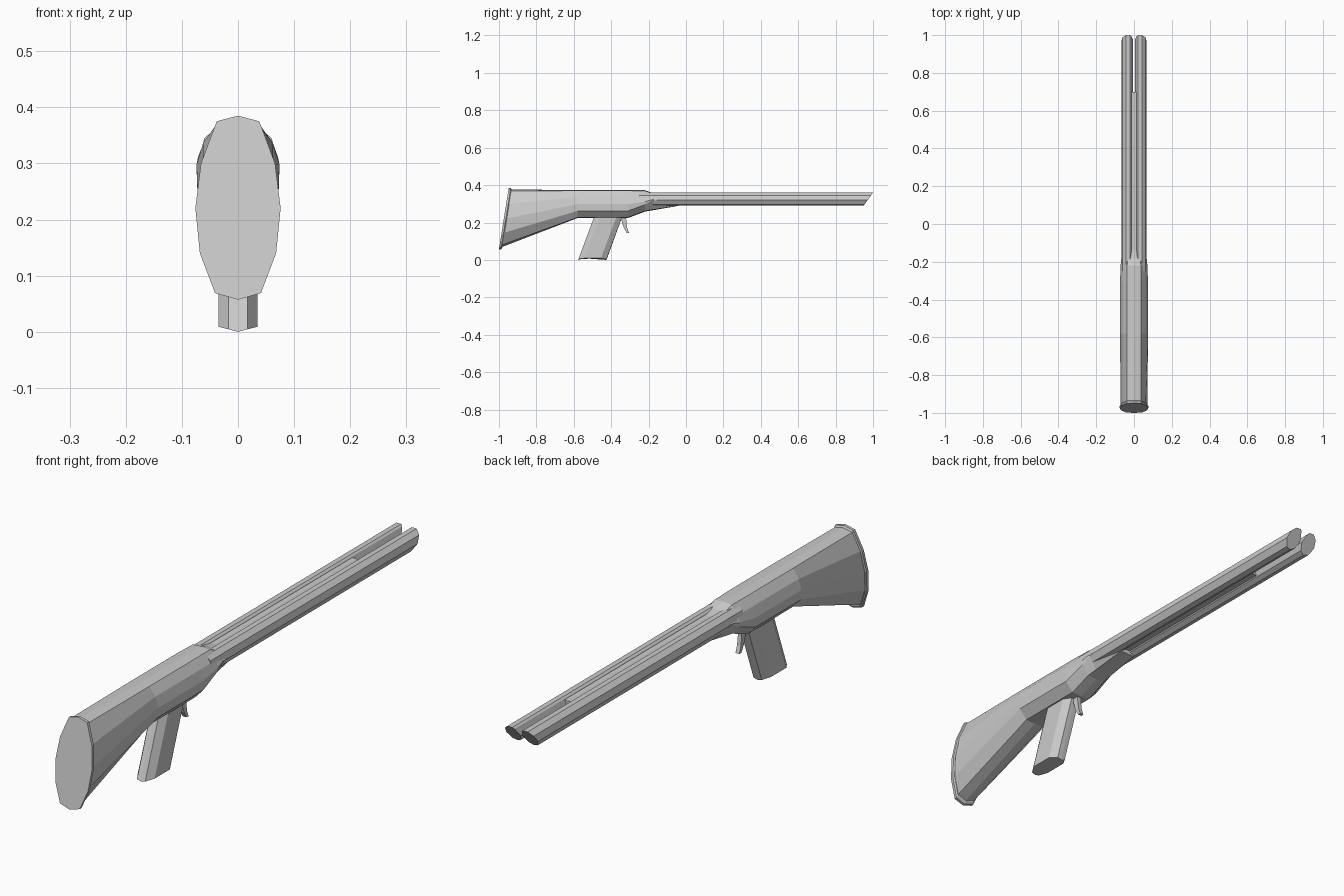
import bpy, bmesh

if "Cube" in bpy.data.objects:
    bpy.data.objects.remove(bpy.data.objects["Cube"])


def loft(name, rings):
    """Skin a list of equal-length point rings and cap both ends."""
    bm = bmesh.new()
    rows = [[bm.verts.new(p) for p in r] for r in rings]
    n = len(rows[0])
    for a, b in zip(rows, rows[1:]):
        for i in range(n):
            j = (i + 1) % n
            bm.faces.new((a[i], a[j], b[j], b[i]))
    bm.faces.new(rows[0])
    bm.faces.new(rows[-1])
    bmesh.ops.recalc_face_normals(bm, faces=bm.faces)
    me = bpy.data.meshes.new(name)
    bm.to_mesh(me)
    bm.free()
    ob = bpy.data.objects.new(name, me)
    bpy.context.collection.objects.link(ob)
    return ob


def full(half):
    """Mirror a half section running from top centre to bottom centre."""
    return half + [(-x, z) for x, z in reversed(half[1:-1])]


def section(half, y):
    """Place a section at y, which may be a function of z for a slanted cut."""
    return [(x, y(z) if callable(y) else y, z) for x, z in full(half)]


def butt_y(offset):
    return lambda z: -1 + offset + 0.052 * (z - 0.057) / 0.328


def scaled(half, s):
    return [(x * s, 0.221 + (z - 0.221) * s) for x, z in half]


# Slanted butt plate
plate = [(0, .385), (.038, .375), (.066, .30), (.076, .22),
         (.068, .14), (.041, .069), (0, .057)]
loft("butt_plate", [section(plate, butt_y(0)), section(plate, butt_y(.011)),
                    section(scaled(plate, .95), butt_y(.016))])

# Stock flowing into the receiver
body = [(0, .373), (.038, .37), (.062, .337), (.074, .298),
        (.073, .262), (.04, .227), (0, .224)]
butt_end = [(0, .377), (.036, .369), (.062, .30), (.071, .22),
            (.064, .145), (.038, .08), (0, .068)]
loft("stock", [section(butt_end, butt_y(.012)), section(body, -.58)])

# Receiver tapering into the fore-end
nose = [(0, .373), (.036, .369), (.061, .337), (.071, .312),
        (.068, .295), (.038, .262), (0, .258)]
neck = [(0, .358), (.034, .356), (.056, .338), (.067, .322),
        (.066, .318), (.036, .268), (0, .265)]
tip = [(0, .335), (.03, .335), (.045, .332), (.058, .325),
       (.060, .318), (.03, .289), (0, .289)]
loft("receiver", [section(body, -.58), section(body, -.31),
                  section(nose, -.22), section(neck, -.18), section(tip, -.04)])

# Twin barrels with slanted muzzles
lobe = [(.015, .354), (.022, .36), (.042, .36), (.060, .345), (.066, .32),
        (.052, .295), (.032, .29), (.014, .30), (.004, .325)]
for side, s in (("left", -1), ("right", 1)):
    loft(f"barrel_{side}", [
        [(s * x, -.25, z) for x, z in lobe],
        [(s * x, .95 + .05 * (z - .29) / .07, z) for x, z in lobe]])

# Web joining the barrels, stopping short to leave the muzzle slot
web = [(0, .350), (.018, .352), (.018, .304), (0, .306)]
loft("barrel_web", [section(web, -.25), section(web, .70)])


# Raked grip with a slightly keeled base
def grip_ring(back, front, z, drop):
    xy = [(0, back), (.017, back), (.035, back + .03), (.035, front - .03),
          (.017, front), (0, front)]
    xy += [(-x, y) for x, y in reversed(xy[1:-1])]
    return [(x, y, z - drop * (1 - abs(x) / .035)) for x, y in xy]


loft("grip", [grip_ring(-.575, -.425, .009, .009), grip_ring(-.484, -.334, .25, 0)])

# Curved trigger
blade = [(-.335, .25, .014), (-.331, .205, .012), (-.323, .17, .009), (-.311, .145, .006)]
loft("trigger", [[(-.008, y - t, z), (.008, y - t, z), (.008, y + t, z), (-.008, y + t, z)]
                 for y, z, t in blade])
